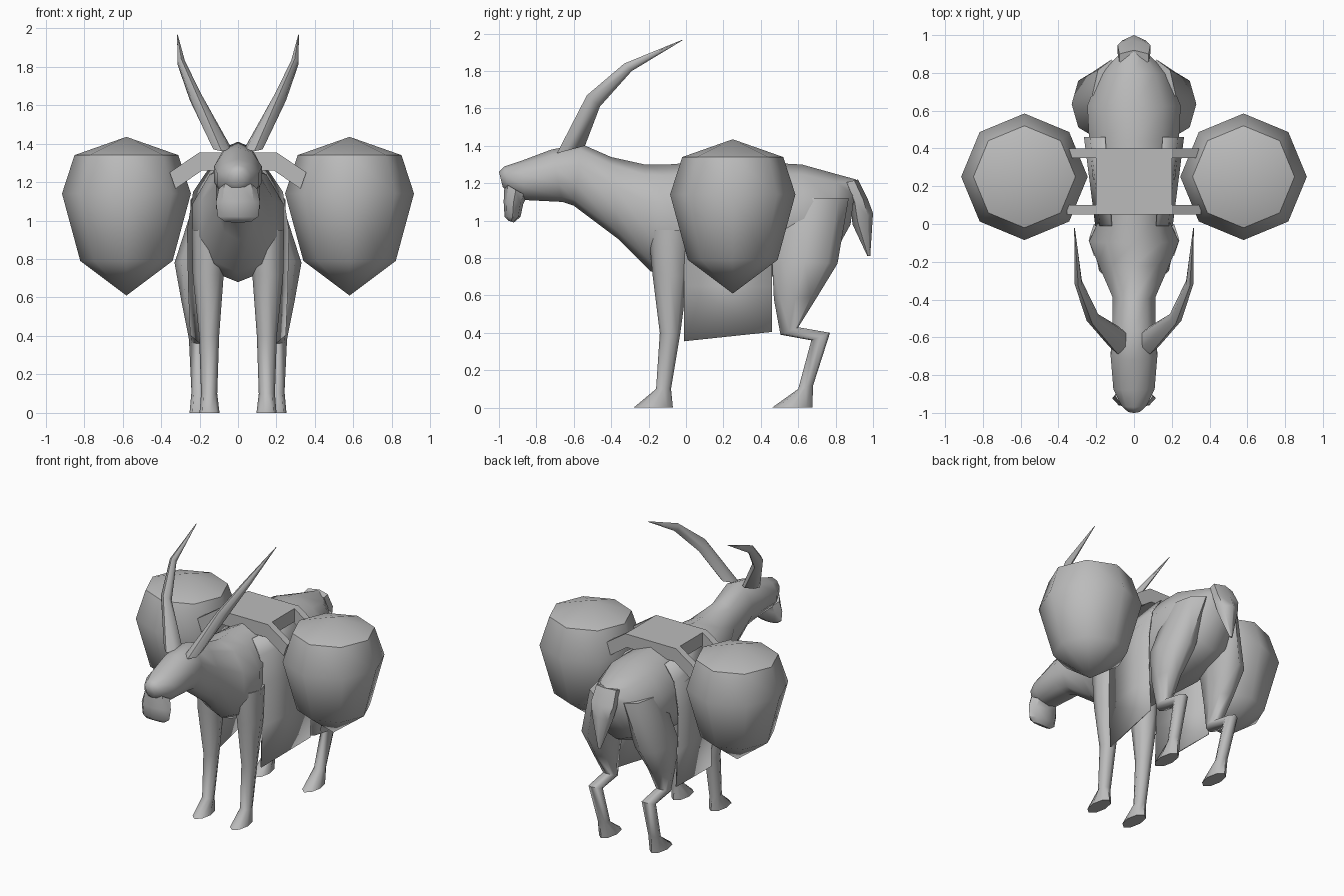
import bpy, bmesh, math

default_cube = bpy.data.objects.get("Cube")
if default_cube:
    bpy.data.objects.remove(default_cube, do_unlink=True)

# One plain grey material for everything
grey = bpy.data.materials.new("plain_grey")
grey.use_nodes = True
grey.diffuse_color = (0.5, 0.5, 0.5, 1)
grey.node_tree.nodes["Principled BSDF"].inputs["Base Color"].default_value = grey.diffuse_color


def finish(name, bm, angle=50, flip_faces=True):
    """Turn a bmesh into a named, shaded object."""
    if flip_faces:
        bmesh.ops.recalc_face_normals(bm, faces=bm.faces[:])
    mesh = bpy.data.meshes.new(name)
    bm.to_mesh(mesh)
    bm.free()
    mesh.materials.append(grey)
    obj = bpy.data.objects.new(name, mesh)
    bpy.context.collection.objects.link(obj)
    bpy.ops.object.select_all(action='DESELECT')
    obj.select_set(True)
    bpy.context.view_layer.objects.active = obj
    bpy.ops.object.shade_smooth_by_angle(angle=math.radians(angle))
    return obj


def skin(bm, rings):
    """Join neighbouring rings with quads and close both ends."""
    for ring, following in zip(rings, rings[1:]):
        count = len(ring)
        for i in range(count):
            j = (i + 1) % count
            bm.faces.new((ring[i], ring[j], following[j], following[i]))
    bm.faces.new(rings[0])
    bm.faces.new(rings[-1])


def loft(name, stations, sides=8, side=1, angle=60):
    """Stations: front or top edge (y, z), opposite edge (y, z), centre x, half width."""
    bm = bmesh.new()
    rings = []
    for ya, za, yb, zb, centre, width in stations:
        ring = []
        for i in range(sides):
            turn = math.tau * i / sides
            blend = (1 + math.cos(turn)) / 2
            ring.append(bm.verts.new((side * (centre + width * math.sin(turn)),
                                      yb + (ya - yb) * blend,
                                      zb + (za - zb) * blend)))
        rings.append(ring)
    skin(bm, rings)
    return finish(name, bm, angle)


def prism(name, profile, y_front, y_back, side=1):
    """Extrude an (x, z) outline along y."""
    bm = bmesh.new()
    skin(bm, [[bm.verts.new((side * x, y, z)) for x, z in profile]
              for y in (y_front, y_back)])
    return finish(name, bm, 30)


# Head, neck and trunk
loft("body", [
    (-1.0, 1.26, -.98, 1.18, 0, .035),
    (-.97, 1.29, -.95, 1.15, 0, .07),
    (-.88, 1.32, -.86, 1.11, 0, .115),
    (-.72, 1.38, -.66, 1.1, 0, .13),
    (-.56, 1.41, -.6, 1.08, 0, .12),
    (-.4, 1.34, -.36, .9, 0, .12),
    (-.22, 1.3, -.19, .73, 0, .2),
    (-.1, 1.3, -.08, .68, 0, .25),
    (.03, 1.31, .03, .69, 0, .19),
    (.25, 1.32, .25, .7, 0, .23),
    (.44, 1.31, .46, .7, 0, .25),
    (.62, 1.3, .64, .74, 0, .26),
    (.8, 1.25, .78, .8, 0, .19),
    (.91, 1.22, .88, .98, 0, .08),
], sides=10)

# Muzzle beard
loft("beard", [
    (-.97, 1.2, -.85, 1.13, 0, .1),
    (-.975, 1.1, -.87, 1.09, 0, .115),
    (-.97, 1.02, -.885, 1.02, 0, .105),
    (-.95, 1.0, -.92, .99, 0, .07),
], angle=40)

# Tail
loft("tail", [
    (.84, 1.2, .92, 1.22, 0, .09),
    (.88, 1.09, .97, 1.12, 0, .1),
    (.89, .98, 1.0, 1.04, 0, .07),
    (.97, .81, .985, .81, 0, .01),
], sides=6)

# Wooden saddle deck
prism("saddle_deck", [(-.2, 1.355), (.2, 1.355), (.2, 1.26), (-.2, 1.26)], .05, .4)

for label, side in (("left", 1), ("right", -1)):
    loft(label + "_horn", [
        (-.69, 1.36, -.54, 1.4, .085, .05),
        (-.53, 1.67, -.46, 1.61, .22, .035),
        (-.33, 1.84, -.29, 1.8, .295, .022),
        (-.02, 1.967, -.02, 1.963, .315, .002),
    ], sides=6, side=side)

    loft(label + "_front_leg", [
        (-.2, .95, .03, .95, .15, .09),
        (-.18, .72, .01, .7, .155, .08),
        (-.14, .4, -.03, .4, .15, .052),
        (-.16, .1, -.08, .1, .15, .042),
        (-.28, 0, -.07, 0, .148, .052),
    ], side=side)

    loft(label + "_hind_leg", [
        (.5, 1.12, .87, 1.12, .12, .1),
        (.46, .79, .81, .77, .21, .12),
        (.47, .58, .7, .59, .22, .075),
        (.505, .39, .6, .43, .21, .05),
        (.67, .36, .77, .4, .21, .045),
        (.6, .1, .68, .12, .2, .042),
        (.46, 0, .675, 0, .2, .052),
    ], side=side)

    # Hanging cloth, narrower at its front edge
    bm = bmesh.new()
    drape = [(.15, 1.26), (.22, 1.15), (.25, .95), (.245, .65), (.235, .38)]
    rows = []
    for x, z in drape:
        drop = .025 if z < .5 else 0
        rows.append([bm.verts.new((side * x * .82, -.01, z - drop)),
                     bm.verts.new((side * x * 1.06, .46, z + drop))])
    for upper, lower in zip(rows, rows[1:]):
        bm.faces.new((upper[0], upper[1], lower[1], lower[0]))
    cloth = finish(label + "_cloth", bm)
    thickness = cloth.modifiers.new("thickness", 'SOLIDIFY')
    thickness.thickness = .008

    # Sloping saddle arms
    for place, start in (("front", .05), ("back", .35)):
        prism(label + "_" + place + "_saddle_arm",
              [(.18, 1.355), (.2, 1.355), (.355, 1.25), (.325, 1.165), (.18, 1.265)],
              start, start + .05, side)

    # Eight-sided pannier
    bm = bmesh.new()
    rings = []
    for radius, z in ((.27, 1.34), (.335, 1.14), (.24, .79)):
        rings.append([bm.verts.new((side * .58 + radius * math.cos(i * math.tau / 8),
                                    .25 + radius * math.sin(i * math.tau / 8), z))
                      for i in range(8)])
    skin(bm, rings)
    bm.faces.ensure_lookup_table()
    ends = [face for face in bm.faces if len(face.verts) == 8]
    for face in ends:
        tip_z = 1.435 if face.calc_center_median().z > 1 else .61
        fan = bmesh.ops.poke(bm, faces=[face])
        fan["verts"][0].co.z = tip_z
    finish(label + "_pannier", bm)
